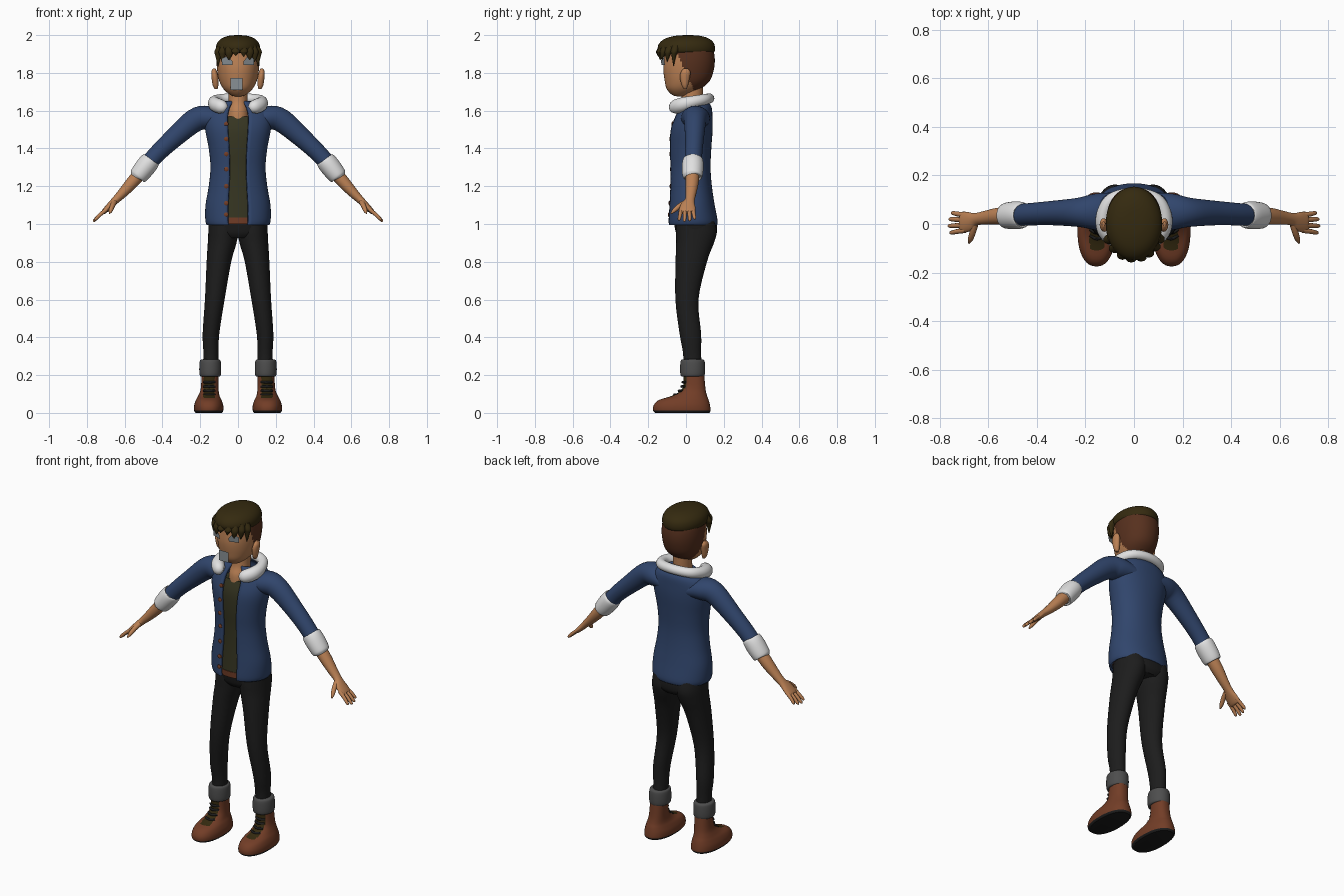
import bpy, math
from mathutils import Vector

COL = dict(jacket_blue=(.03, .06, .15), skin=(.5, .22, .09), fleece_white=(.75, .75, .75),
           trouser_black=(.012, .012, .012), cuff_grey=(.075, .075, .075),
           leather_brown=(.17, .047, .02), hair_brown=(.095, .03, .013),
           hair_dark=(.035, .023, .005), shirt_olive=(.036, .035, .015), plate_grey=(.25, .28, .3))
MAT = {}
for k, c in COL.items():
    MAT[k] = bpy.data.materials.new(k)
    MAT[k].diffuse_color = (*c, 1)


def smooth_path(pts, steps):
    """Catmull-Rom through tuples."""
    out, m = [], len(pts)
    for i in range(m - 1):
        p = [pts[max(i - 1, 0)], pts[i], pts[i + 1], pts[min(i + 2, m - 1)]]
        for s in range(steps):
            t = s / steps
            out.append([.5 * (2 * b + (c - a) * t + (2 * a - 5 * b + 4 * c - d) * t * t
                              + (3 * b - a - 3 * c + d) * t ** 3) for a, b, c, d in zip(*p)])
    return out + [list(pts[-1])]


def loft(name, pts, mats, upright=True, ref=(0, 1, 0), n=32, steps=4, power=2, gap=0,
         mirror=False, rule=None):
    """Skin of rings (x, y, z, half width, half depth); gap leaves the front open."""
    rings = smooth_path(pts, steps)
    verts, faces, m = [], [], len(rings)
    cols = n + 1 if gap else n
    for i, (x, y, z, a, b) in enumerate(rings):
        if upright:
            t = Vector((0, 0, 1))
        else:
            t = (Vector(rings[min(i + 1, m - 1)][:3]) - Vector(rings[max(i - 1, 0)][:3])).normalized()
        v = Vector(ref)
        v = (v - t * v.dot(t)).normalized()
        u = v.cross(t)
        for j in range(cols):
            w = -math.pi / 2 + gap + j * (2 * math.pi - 2 * gap) / n
            c, s = math.cos(w), math.sin(w)
            c = math.copysign(abs(c) ** (2 / power), c)
            s = math.copysign(abs(s) ** (2 / power), s)
            verts.append(Vector((x, y, z)) + u * a * c + v * b * s)
    for i in range(m - 1):
        for j in range(n):
            k = (j + 1) % cols
            faces.append((i * cols + j, i * cols + k, (i + 1) * cols + k, (i + 1) * cols + j))
    if not gap:
        faces += [tuple(reversed(range(n))), tuple(range((m - 1) * n, m * n))]
    return make(name, verts, faces, mats, mirror, rule)


def make(name, verts, faces, mats, mirror=False, rule=None):
    me = bpy.data.meshes.new(name)
    me.from_pydata([tuple(v) for v in verts], [], faces)
    me.update()
    for k in mats.split():
        me.materials.append(MAT[k])
    if rule:
        for p in me.polygons:
            p.material_index = rule(p.center, p.normal)
    ob = bpy.data.objects.new(name, me)
    bpy.context.collection.objects.link(ob)
    if mirror:
        ob.modifiers.new("mirror", 'MIRROR')
    return ob


# jacket: z, half width, y centre, half depth
JK = [(.995, .165, .035, .13), (1.02, .173, .035, .132), (1.1, .172, .03, .122), (1.2, .155, .025, .112),
      (1.3, .146, .022, .108), (1.4, .155, .022, .112), (1.5, .174, .028, .113), (1.57, .178, .04, .1),
      (1.62, .145, .05, .085), (1.65, .09, .05, .065)]
jacket = loft("jacket_body", [(0, y, z, a, b) for z, a, y, b in JK], "jacket_blue", n=48, gap=.29, power=2.15)
jacket.modifiers.new("thickness", 'SOLIDIFY').thickness = .014
loft("shirt", [(0, y, z, a - .018, b - .016) for z, a, y, b in JK[1:8]], "shirt_olive", n=48, power=2.15)
loft("belt", [(0, .04, 1.0, .155, .122), (0, .04, 1.035, .155, .124)], "leather_brown", n=48, steps=1)

# sleeves with fleece cuffs
loft("sleeve", [(.08, .05, 1.55, .05, .08), (.16, .05, 1.563, .062, .075), (.23, .048, 1.548, .062, .06),
                (.34, .045, 1.455, .052, .05), (.43, .04, 1.37, .046, .046), (.49, .036, 1.3, .045, .045)],
     "jacket_blue", False, mirror=True)
loft("sleeve_cuff", [(.458, .037, 1.342, .042, .044), (.461, .037, 1.338, .05, .053), (.48, .036, 1.315, .054, .057),
                     (.51, .035, 1.277, .052, .056), (.53, .034, 1.252, .047, .051), (.533, .034, 1.248, .036, .04)],
     "fleece_white", False, mirror=True)

# forearm, palm, fingers and thumb
loft("forearm_and_palm", [(.5, .035, 1.29, .035, .037), (.56, .032, 1.22, .033, .035), (.61, .026, 1.165, .026, .029),
                          (.65, .02, 1.125, .02, .026), (.68, .01, 1.095, .017, .04), (.71, .007, 1.065, .013, .043),
                          (.716, .007, 1.06, .006, .036)], "skin", False, n=24, mirror=True)
for i, (y0, y1, r) in enumerate([(-.026, -.036, .9), (-.005, -.008, 1), (.017, .02, .95), (.037, .045, .8)]):
    e = Vector((.7, y0, 1.075)) + Vector((.066, y1 - y0, -.062)) * r
    loft("finger_%d" % (i + 1), [(.695, y0, 1.078, .011, .011), ((.7 + e.x) / 2, (y0 + y1) / 2, (1.08 + e.z) / 2, .01, .01),
                                 (e.x - .006, y1, e.z + .006, .008, .008), (*e, .002, .002)],
         "skin", False, n=10, steps=3, mirror=True)
loft("thumb", [(.655, -.0, 1.115, .014, .014), (.665, -.035, 1.095, .013, .013), (.674, -.062, 1.072, .011, .011),
               (.68, -.08, 1.055, .003, .003)], "skin", False, ref=(1, 0, 0), n=12, steps=3, mirror=True)

# fleece collar, wider lobes at the front
half = [(.065, -.062, 1.605, .018, .02), (.085, -.058, 1.618, .034, .036), (.118, -.02, 1.632, .036, .038),
        (.125, .04, 1.647, .03, .032), (.09, .1, 1.66, .028, .028)]
loft("collar", half + [(0, .122, 1.665, .028, .027)] + [(-p[0],) + p[1:] for p in reversed(half)],
     "fleece_white", False, ref=(0, 0, 1), n=20, steps=5)

# jacket buttons on one edge
for i, z in enumerate((1.53, 1.45, 1.37, 1.29, 1.2, 1.11, 1.05)):
    k = max(j for j in range(len(JK) - 1) if JK[j][0] <= z)
    f = (z - JK[k][0]) / (JK[k + 1][0] - JK[k][0])
    a, yc, b = [JK[k][q] * (1 - f) + JK[k + 1][q] * f for q in (1, 2, 3)]
    x = -.062
    y = yc - b * (1 - (abs(x) / a) ** 2.15) ** (1 / 2.15)
    loft("button_%d" % (i + 1), [(x, y + .006, z, .012, .012), (x, y - .004, z, .012, .012), (x, y - .007, z, .007, .007)],
         "leather_brown", False, ref=(0, 0, 1), n=12, steps=1)

# trousers
loft("hips", [(0, .055, .925, .1, .09), (0, .055, .95, .148, .107), (0, .052, .99, .157, .113), (0, .045, 1.03, .152, .112)],
     "trouser_black", n=40, power=2.2)
loft("trouser_leg", [(.143, .035, .24, .04, .048), (.143, .032, .32, .04, .048), (.143, .023, .42, .044, .057),
                     (.123, .005, .6, .052, .061), (.101, .028, .8, .065, .083), (.084, .048, .9, .076, .1),
                     (.078, .055, .96, .079, .108), (.076, .05, 1.02, .077, .1)], "trouser_black", mirror=True)
loft("trouser_cuff", [(.147, .035, .192, .04, .05), (.147, .035, .196, .054, .062), (.147, .035, .22, .058, .066),
                      (.147, .035, .262, .057, .065), (.147, .035, .28, .052, .06), (.147, .035, .284, .038, .046)],
     "cuff_grey", mirror=True)


# boots: black sole, dark tongue, brown leather
def boot_rule(c, nrm):
    if c.z < .014:
        return 1
    return 2 if c.z > .08 and nrm.y < -.2 and abs(c.x - .153) < .03 else 0


loft("boot", [(.155, -.02, 0, .07, .143), (.155, -.022, .012, .077, .152), (.155, -.022, .04, .077, .149),
              (.155, -.012, .068, .068, .132), (.154, .02, .092, .056, .091), (.15, .042, .13, .047, .061),
              (.147, .042, .21, .045, .054)], "leather_brown trouser_black hair_dark", n=48, power=2.3, mirror=True,
     rule=boot_rule)
for i, (y, z) in enumerate([(-.058, .097), (-.034, .117), (-.02, .14), (-.014, .163)]):
    loft("boot_lace_%d" % (i + 1), [(.122, y + .012, z, .006, .006), (.152, y - .003, z, .007, .007),
                                    (.182, y + .012, z, .006, .006)], "trouser_black", False, n=8, steps=3, mirror=True)

# neck and head, the back of the head carries the short hair
loft("neck", [(0, .008, 1.55, .055, .058), (0, .015, 1.6, .054, .06), (0, .03, 1.65, .05, .056), (0, .035, 1.74, .052, .056)],
     "skin")
loft("head", [(0, -.03, 1.676, .018, .02), (0, -.028, 1.684, .042, .046), (0, -.012, 1.715, .077, .09),
              (0, .007, 1.76, .1, .12), (0, .014, 1.82, .111, .134), (0, .018, 1.88, .113, .134),
              (0, .015, 1.93, .105, .125), (0, .015, 1.96, .075, .09)], "skin hair_brown", n=72, steps=6, power=2.1,
     rule=lambda c, nrm: int(c.z > 1.69 and c.y > .035 - (c.z - 1.72) * .45))
loft("ear", [(.116, -.004, 1.715, .008, .008), (.119, -.006, 1.735, .015, .017), (.122, -.006, 1.775, .018, .026),
             (.126, -.002, 1.805, .015, .025), (.126, .0, 1.824, .006, .01)], "skin", n=16, mirror=True)

# dark top hair with a jagged fringe
loft("top_hair", [(0, .005, 1.905, .104, .136), (0, .003, 1.915, .114, .149), (0, .002, 1.94, .116, .151),
                  (0, .004, 1.965, .106, .138), (0, .006, 1.985, .082, .108), (0, .01, 1.997, .045, .06),
                  (0, .01, 2.0, .005, .006)], "hair_dark", n=48)
for i, (x, zt) in enumerate([(-.105, 1.835), (-.082, 1.85), (-.048, 1.868), (-.012, 1.89), (.03, 1.885), (.062, 1.868),
                             (.088, 1.858), (.106, 1.835)]):
    y = -.143 * math.sqrt(1 - (x / .118) ** 2)
    loft("fringe_lock_%d" % (i + 1), [(x * .85, y * .85, 1.945, .02, .02), (x * .97, y * .97, 1.915, .024, .02),
                                      (x * 1.0, y * 1.02, 1.89 if zt < 1.88 else 1.905, .016, .012), (x, y * 1.05, zt, .001, .001)],
         "hair_dark", n=10)

# thin grey eye and mouth plates
make("eye_plate", [(.085, -.112, 1.842), (.03, -.13, 1.842), (.03, -.132, 1.862), (.055, -.128, 1.892), (.085, -.114, 1.875)],
     [(4, 3, 2, 1, 0)], "plate_grey", True)
make("mouth_plate", [(-.04, -.124, 1.71), (.025, -.124, 1.71), (.025, -.124, 1.772), (-.04, -.124, 1.772)],
     [(0, 1, 2, 3)], "plate_grey")

# smooth shading with crisp edges
for ob in bpy.context.scene.objects:
    ob.select_set(True)
bpy.context.view_layer.objects.active = jacket
bpy.ops.object.shade_smooth_by_angle(angle=.8)
